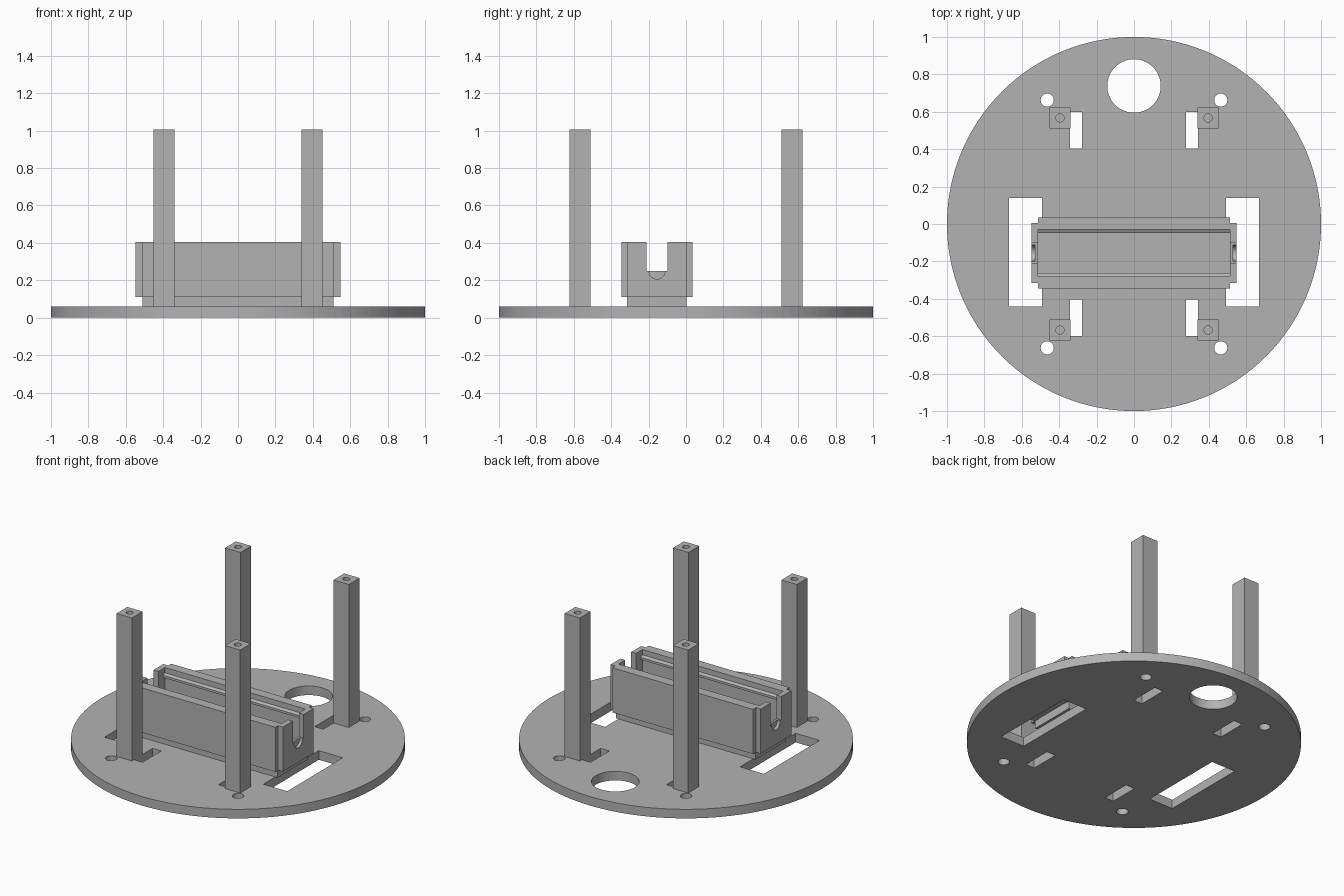
import bpy, bmesh, math
from mathutils import Matrix

cube = bpy.data.objects.get("Cube")
if cube:
    bpy.data.objects.remove(cube, do_unlink=True)

grey = bpy.data.materials.new("plain grey")
grey.use_nodes = True
colour = (0.45, 0.45, 0.45, 1)
grey.diffuse_color = colour
grey.node_tree.nodes["Principled BSDF"].inputs["Base Color"].default_value = colour


def finish(name, bm):
    bmesh.ops.recalc_face_normals(bm, faces=bm.faces)
    mesh = bpy.data.meshes.new(name)
    bm.to_mesh(mesh)
    bm.free()
    mesh.materials.append(grey)
    ob = bpy.data.objects.new(name, mesh)
    bpy.context.collection.objects.link(ob)
    return ob


def box(name, x, y, z):
    bm = bmesh.new()
    bmesh.ops.create_cube(bm, size=1)
    for v in bm.verts:
        v.co = [lo + (c + 0.5) * (hi - lo) for c, (lo, hi) in zip(v.co, (x, y, z))]
    return finish(name, bm)


def cylinder(name, centre, radius, depth, along_x=False, sides=32):
    bm = bmesh.new()
    turn = Matrix.Rotation(math.pi / 2 if along_x else 0, 4, 'Y')
    bmesh.ops.create_cone(bm, cap_ends=True, segments=sides, radius1=radius,
                          radius2=radius, depth=depth,
                          matrix=Matrix.Translation(centre) @ turn)
    return finish(name, bm)


def prism(name, profile, x0, x1):
    # Extrude a (y, z) outline along x
    bm = bmesh.new()
    face = bm.faces.new([bm.verts.new((x0, y, z)) for y, z in profile])
    new = bmesh.ops.extrude_face_region(bm, geom=[face])["geom"]
    bmesh.ops.translate(bm, vec=(x1 - x0, 0, 0),
                        verts=[v for v in new if isinstance(v, bmesh.types.BMVert)])
    return finish(name, bm)


def cut(target, cutter):
    mod = target.modifiers.new("cut", 'BOOLEAN')
    mod.operation = 'DIFFERENCE'
    mod.solver = 'EXACT'
    mod.object = cutter
    cutter.hide_render = True
    cutter.hide_viewport = True
    cutter.hide_set(True)


def span(sign, a, b):
    return tuple(sorted((sign * a, sign * b)))


PLATE, MID = 0.06, -0.155

# Round base plate with its large hole
plate = cylinder("base_plate", (0, 0, PLATE / 2), 1, PLATE, sides=128)
cut(plate, cylinder("large_hole_cutter", (0, 0.738, 0), 0.143, 0.4, sides=64))

for sx, side in ((-1, "right"), (1, "left")):
    # Wheel slots
    cut(plate, box(side + "_wheel_slot_cutter", span(sx, 0.493, 0.668), (-0.44, 0.14), (-0.1, 0.1)))
    for sy, end in ((-1, "front"), (1, "back")):
        tag = end + "_" + side
        # Mounting slots and screw holes
        cut(plate, box(tag + "_slot_cutter", span(sx, 0.277, 0.341), span(sy, 0.404, 0.6), (-0.1, 0.1)))
        cut(plate, cylinder(tag + "_hole_cutter", (sx * 0.464, sy * 0.662, 0), 0.035, 0.4))
        # Square standoff post with a pilot hole in its top
        cy = sy * 0.567
        post = box(tag + "_post", span(sx, 0.34, 0.452), (cy - 0.056, cy + 0.056), (PLATE, 1.005))
        cut(post, cylinder(tag + "_pilot_cutter", (sx * 0.396, cy, 1), 0.022, 0.3))

# Battery holder: foot, side walls with retaining ridges, notched ends
BOTTOM, TOP = 0.11, 0.405
box("holder_foot", (-0.51, 0.51), (MID - 0.16, MID + 0.157), (PLATE, BOTTOM + 0.01))
for s, side in ((-1, "front"), (1, "back")):
    wall = [(0.19, BOTTOM), (0.19, TOP), (0.125, TOP), (0.125, 0.37), (0.107, 0.36),
            (0.107, 0.345), (0.125, 0.335), (0.125, BOTTOM)]
    prism("holder_" + side + "_wall", [(MID + s * y, z) for y, z in wall], -0.514, 0.514)

half = [(0.057, 0.25), (0.057, TOP), (0.16, TOP), (0.16, BOTTOM)]
outline = [(MID + y, z) for y, z in half] + [(MID - y, z) for y, z in reversed(half)]
for s, side in ((-1, "right"), (1, "left")):
    cap = prism("holder_" + side + "_end", outline, s * 0.514, s * 0.549)
    cut(cap, cylinder(side + "_notch_cutter", (s * 0.58, MID, 0.25), 0.043, 0.1, along_x=True))
